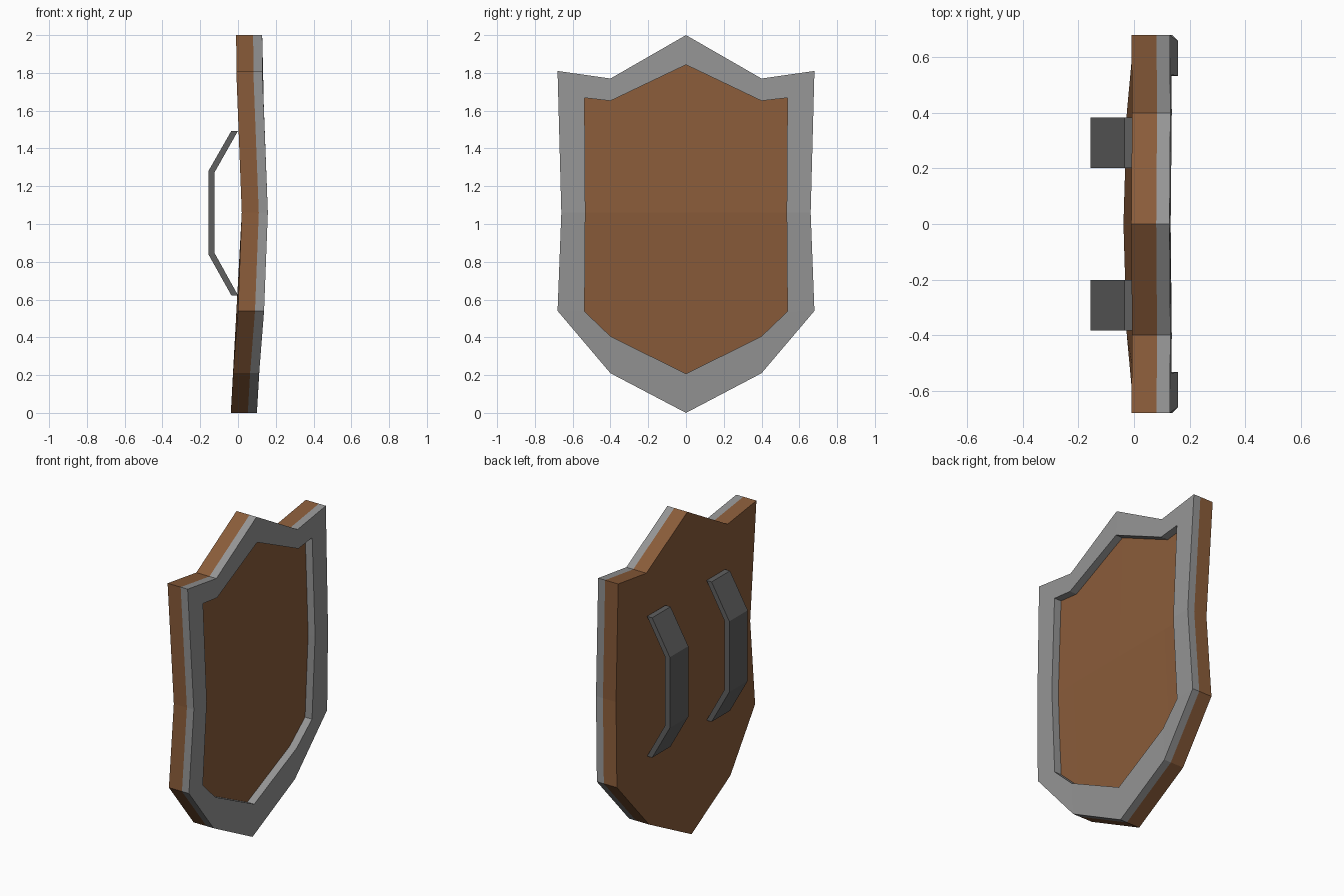
import bpy
import bmesh

if "Cube" in bpy.data.objects:
    bpy.data.objects.remove(bpy.data.objects["Cube"])


def material(name, rgb):
    m = bpy.data.materials.new(name)
    m.diffuse_color = (*rgb, 1)
    m.use_nodes = True
    m.node_tree.nodes["Principled BSDF"].inputs["Base Color"].default_value = m.diffuse_color
    return m


def thicken(name, verts, faces, offset, mat):
    """Turn an open sheet into a closed solid by sweeping it along offset."""
    n = len(verts)
    moved = [tuple(a + b for a, b in zip(v, offset)) for v in verts]
    directed = {(f[i], f[(i + 1) % len(f)]) for f in faces for i in range(len(f))}
    sides = [(b, a, a + n, b + n) for a, b in directed if (b, a) not in directed]
    back = [tuple(i + n for i in reversed(f)) for f in faces]
    mesh = bpy.data.meshes.new(name)
    mesh.from_pydata(verts + moved, [], list(faces) + back + sides)
    bm = bmesh.new()
    bm.from_mesh(mesh)
    bmesh.ops.recalc_face_normals(bm, faces=bm.faces)
    bm.to_mesh(mesh)
    bm.free()
    ob = bpy.data.objects.new(name, mesh)
    bpy.context.collection.objects.link(ob)
    mesh.materials.append(mat)
    return ob


def mirrored(half):
    """Close a half outline (top centre to bottom centre) into a full loop."""
    return half + [(x, -y, z) for x, y, z in half[-2:0:-1]]


wood = material("wood", (0.255, 0.107, 0.042))
metal = material("metal", (0.30, 0.30, 0.30))
dark_metal = material("dark_metal", (0.115, 0.115, 0.115))

BODY, RIM = 0.09, 0.048

# Half outlines on the back surface, folded at mid height
outer = [(-0.01, 0, 2), (-0.007, 0.4, 1.77), (-0.009, 0.68, 1.81), (0.02, 0.66, 1.06),
         (0, 0.68, 0.54), (-0.026, 0.4, 0.21), (-0.038, 0, 0)]
inner = [(-0.006, 0, 1.843), (-0.002, 0.4, 1.652), (-0.003, 0.537, 1.668), (0.02, 0.533, 1.06),
         (-0.004, 0.537, 0.537), (-0.014, 0.4, 0.406), (-0.026, 0, 0.207)]

# Wooden body: five columns of three points
right = [[outer[0], (0.02, 0, 1.06), outer[6]],
         [outer[1], (0.02, 0.4, 1.06), outer[5]],
         [outer[2], outer[3], outer[4]]]
left = [[(x, -y, z) for x, y, z in col] for col in right[:0:-1]]
verts = [p for col in left + right for p in col]
faces = [(c * 3 + r, c * 3 + r + 1, c * 3 + r + 4, c * 3 + r + 3)
         for c in range(4) for r in range(2)]
thicken("shield_body", verts, faces, (BODY, 0, 0), wood)

# Raised metal rim on the front
loops = mirrored(outer) + mirrored(inner)
k = len(loops) // 2
faces = [(i, (i + 1) % k, (i + 1) % k + k, i + k) for i in range(k)]
thicken("rim", [(x + BODY, y, z) for x, y, z in loops], faces, (RIM, 0, 0), metal)

# Two bent strap handles on the back
strap_out = [(-0.035, 1.493), (-0.157, 1.28), (-0.157, 0.84), (-0.035, 0.622)]
strap_in = [(0.0, 1.493), (-0.125, 1.272), (-0.125, 0.848), (0.0, 0.622)]
faces = [(i, i + 1, i + 5, i + 4) for i in range(3)]
for side, y in (("left", -0.383), ("right", 0.202)):
    verts = [(x, y, z) for x, z in strap_out + strap_in]
    thicken("handle_" + side, verts, faces, (0, 0.181, 0), dark_metal)
